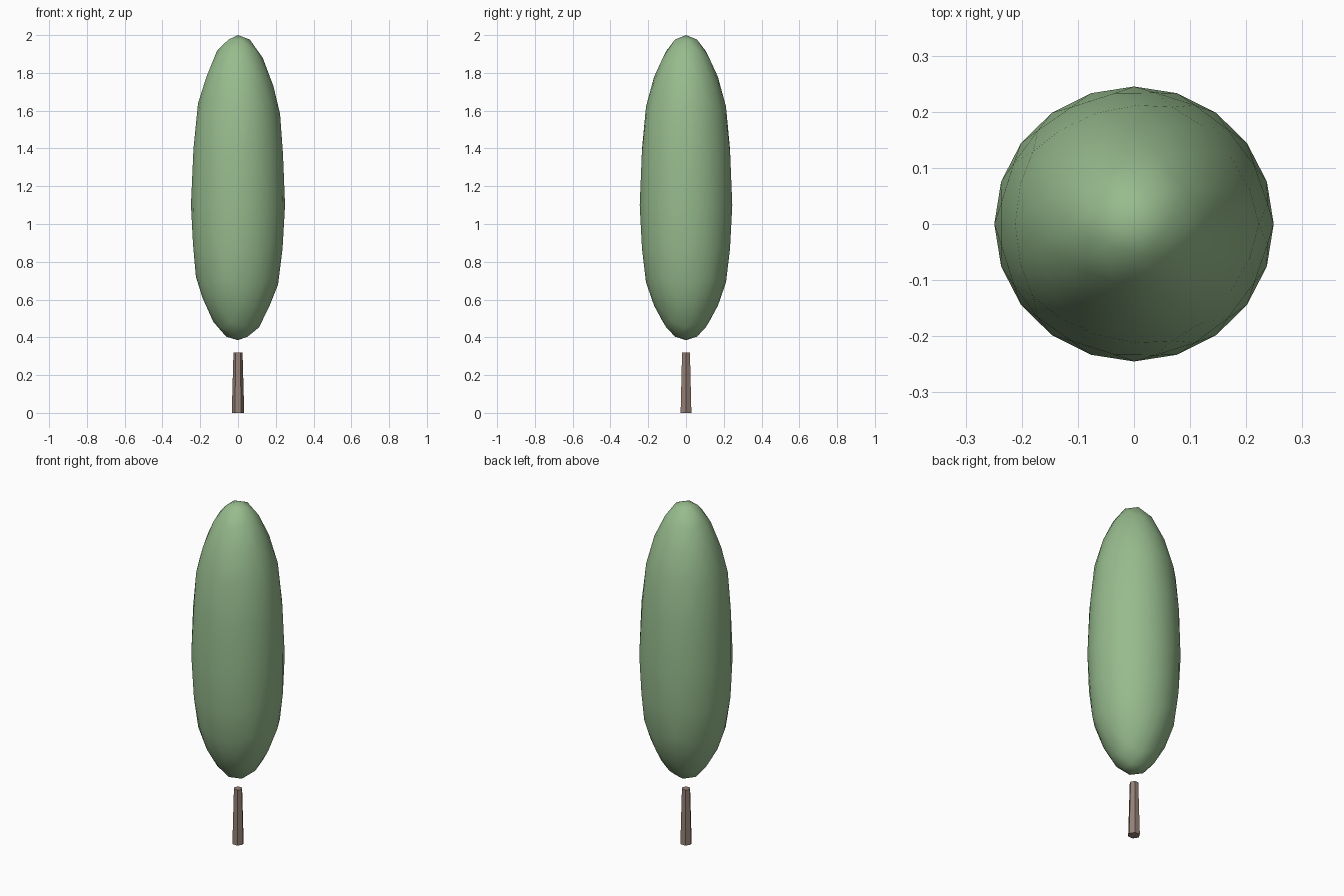
import bpy, math

if "Cube" in bpy.data.objects:
    bpy.data.objects.remove(bpy.data.objects["Cube"])

def material(name, color):
    m = bpy.data.materials.new(name)
    m.diffuse_color = color
    m.use_nodes = True
    m.node_tree.nodes["Principled BSDF"].inputs["Base Color"].default_value = m.diffuse_color
    return m

# trunk: tapered hexagonal post with corners on the x axis
bpy.ops.mesh.primitive_cone_add(vertices=6, radius1=0.033, radius2=0.024,
                                depth=0.32, location=(0, 0, 0.16),
                                rotation=(0, 0, math.radians(30)))
trunk = bpy.context.object
trunk.name = "trunk"
trunk.data.materials.append(material("bark", (0.30, 0.22, 0.18, 1)))

# canopy: stretched icosphere, egg shaped with its belly below the middle
bpy.ops.mesh.primitive_ico_sphere_add(subdivisions=3, radius=1)
canopy = bpy.context.object
canopy.name = "canopy"
profile = [(-1, 0.385), (-0.962, 0.407), (-0.851, 0.482), (-0.674, 0.60),
           (-0.447, 0.72), (-0.23, 0.91), (0, 1.10), (0.23, 1.345),
           (0.447, 1.583), (0.674, 1.741), (0.851, 1.88), (0.962, 1.972), (1, 2.0)]

def height(t):
    t = max(-1, min(1, t))
    for (a, za), (b, zb) in zip(profile, profile[1:]):
        if t <= b:
            return za + (zb - za) * (t - a) / (b - a)
    return profile[-1][1]

for v in canopy.data.vertices:
    v.co = (v.co.x * 0.249, v.co.y * 0.245, height(v.co.z))
bpy.ops.object.shade_smooth()
canopy.data.materials.append(material("leaves", (0.31, 0.50, 0.27, 1)))
